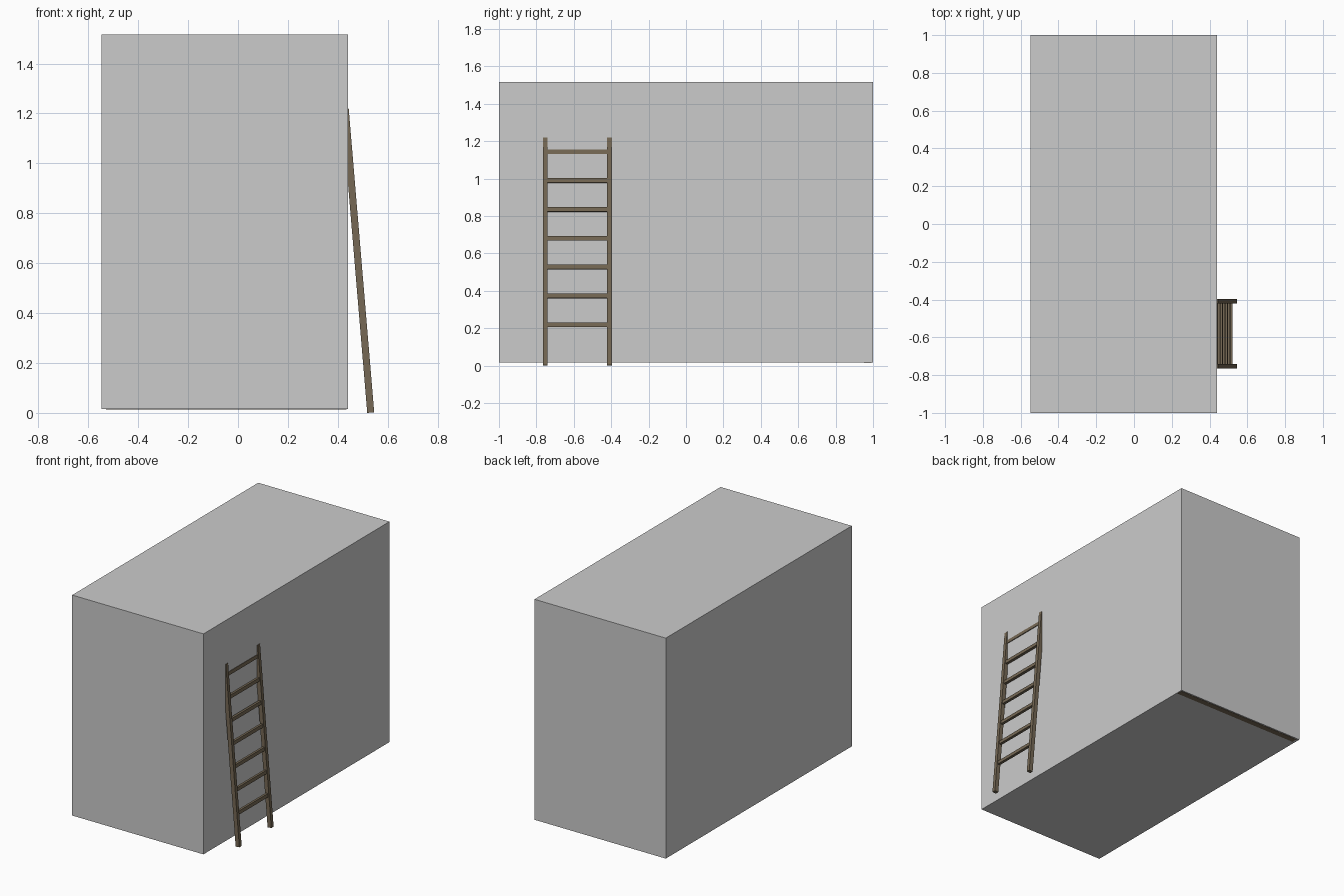
import bpy, bmesh, math
from mathutils import Matrix, Vector

if "Cube" in bpy.data.objects:
    bpy.data.objects.remove(bpy.data.objects["Cube"])

wood = bpy.data.materials.new("dark_wood")
wood.diffuse_color = (0.18, 0.14, 0.09, 1)
wood.use_nodes = True
wood.node_tree.nodes["Principled BSDF"].inputs["Base Color"].default_value = wood.diffuse_color


def box(name, lo, hi, mat=None, frame=Matrix()):
    """Box between two corners, placed in an optional tilted frame."""
    lo, hi = Vector(lo), Vector(hi)
    bm = bmesh.new()
    bmesh.ops.create_cube(bm, size=1)
    for v in bm.verts:
        v.co = Vector([(lo[i] + hi[i]) / 2 + v.co[i] * (hi[i] - lo[i]) for i in range(3)])
    mesh = bpy.data.meshes.new(name)
    bm.to_mesh(mesh)
    bm.free()
    ob = bpy.data.objects.new(name, mesh)
    ob.matrix_world = frame
    bpy.context.collection.objects.link(ob)
    if mat:
        mesh.materials.append(mat)
    return ob


# Large block that the ladder leans on
box("block", (-0.548, -1, 0.016), (0.44, 1, 1.516))

# Thin timber let into the underside along the back edge
box("base_timber", (-0.53, 0.952, 0.0145), (0.434, 0.992, 0.05), wood)

# Ladder, built upright in a frame leaning toward the block
lean = Matrix.Translation((0.518, 0, 0)) @ Matrix.Rotation(math.radians(-4.8), 4, 'Y')
for side, y in (("front", -0.7525), ("back", -0.409)):
    box("ladder_rail_" + side, (0, y - 0.0125, 0), (0.028, y + 0.0125, 1.221), wood, lean)
for i in range(7):
    z = 0.218 + i * 0.1547
    box(f"ladder_rung_{i + 1}", (0.004, -0.745, z - 0.012), (0.022, -0.416, z + 0.012), wood, lean)
